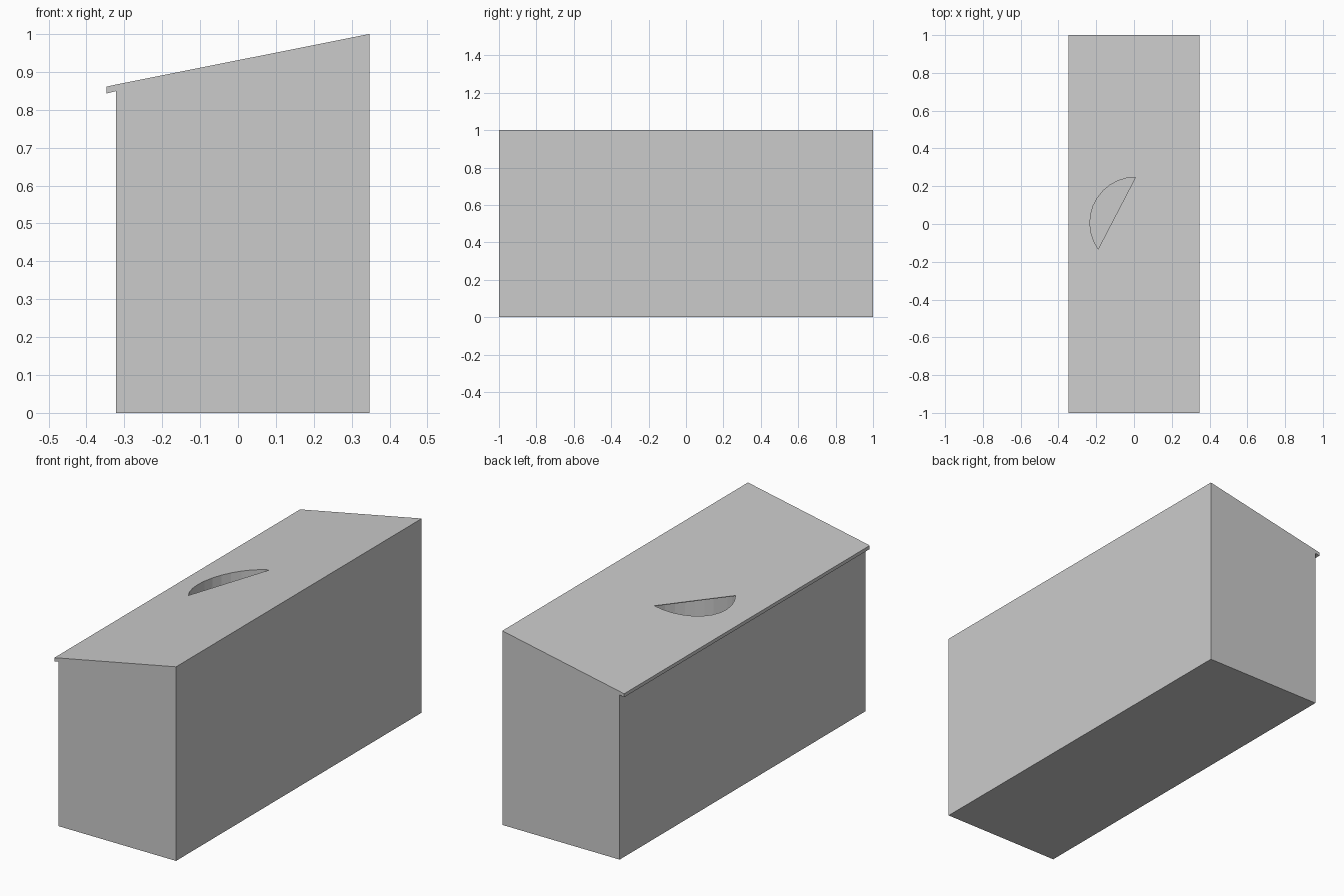
import bpy
import bmesh
import math

if "Cube" in bpy.data.objects:
    bpy.data.objects.remove(bpy.data.objects["Cube"])


def prism(name, ring, low, high):
    """Closed solid between two copies of a ring of points."""
    bm = bmesh.new()
    a = [bm.verts.new(low(*p)) for p in ring]
    b = [bm.verts.new(high(*p)) for p in ring]
    bm.faces.new(a)
    bm.faces.new(b)
    for i in range(len(ring)):
        j = (i + 1) % len(ring)
        bm.faces.new((a[i], a[j], b[j], b[i]))
    bmesh.ops.recalc_face_normals(bm, faces=bm.faces)
    mesh = bpy.data.meshes.new(name)
    bm.to_mesh(mesh)
    bm.free()
    obj = bpy.data.objects.new(name, mesh)
    bpy.context.collection.objects.link(obj)
    return obj


def cut(target, cutter):
    mod = target.modifiers.new(cutter.name, 'BOOLEAN')
    mod.operation = 'DIFFERENCE'
    mod.solver = 'EXACT'
    mod.object = cutter
    cutter.hide_render = True
    cutter.hide_set(True)
    bpy.context.view_layer.objects.active = target
    bpy.ops.object.modifier_apply(modifier=mod.name)
    bpy.data.objects.remove(cutter)


def top_z(x):
    return 0.867 + (x + 0.32) * 0.133 / 0.667


# Box with sloping top and a small overhanging lip
profile = [(-0.322, 0), (0.347, 0), (0.347, 1.0), (-0.32, 0.867),
           (-0.347, 0.861), (-0.347, 0.843), (-0.322, 0.849)]
box = prism("sloped_box", profile,
            lambda x, z: (x, -1, z), lambda x, z: (x, 1, z))

# Round well under the top
R, CX, CY = 0.242, 0.008, 0.006


def arc(start, end, n, r):
    angles = [math.radians(start + (end - start) * i / n) for i in range(n + 1)]
    return [(CX + r * math.cos(t), CY + r * math.sin(t)) for t in angles]


well = prism("well_cutter", arc(90, 450, 32, R)[:-1],
             lambda x, y: (x, y, 0.5), lambda x, y: (x, y, top_z(x) - 0.003))
cut(box, well)

# Only a segment of the well is open at the top
opening = prism("opening_cutter", arc(90, 215, 11, R - 0.0005),
                lambda x, y: (x, y, 0.7), lambda x, y: (x, y, 1.1))
cut(box, opening)
